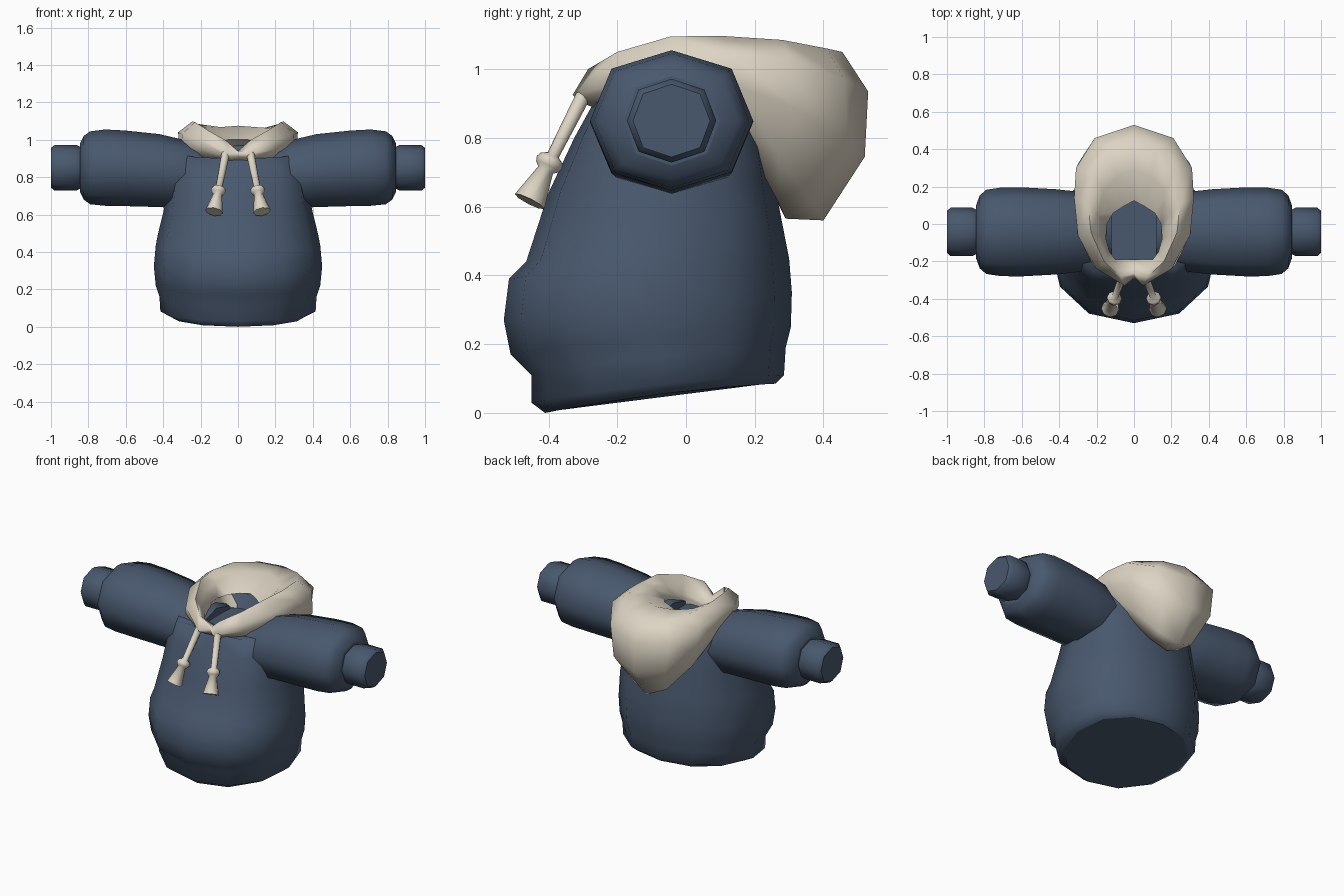
import bpy, bmesh, math
from mathutils import Vector


def material(name, rgb):
    m = bpy.data.materials.new(name)
    m.diffuse_color = (*rgb, 1)
    return m


NAVY = material("navy fabric", (0.066, 0.098, 0.155))
CREAM = material("cream fabric", (0.72, 0.66, 0.55))


def loft(name, rings, mat, angle=60, loop=False):
    """Skin closed rings of points; cap the ends sharply, or join last to first."""
    bm = bmesh.new()
    vr = [[bm.verts.new(p) for p in r] for r in rings]
    n = len(vr[0])
    pairs = list(zip(vr, vr[1:])) + ([(vr[-1], vr[0])] if loop else [])
    for a, b in pairs:
        for i in range(n):
            j = (i + 1) % n
            bm.faces.new((a[i], a[j], b[j], b[i]))
    if not loop:
        bm.faces.new(vr[0])
        bm.faces.new(vr[-1])
    bmesh.ops.recalc_face_normals(bm, faces=bm.faces)
    limit = math.radians(angle)
    for f in bm.faces:
        f.smooth = True
    for e in bm.edges:
        capped = any(len(f.verts) > 4 for f in e.link_faces)
        e.smooth = not capped and e.calc_face_angle(0) < limit
    me = bpy.data.meshes.new(name)
    bm.to_mesh(me)
    bm.free()
    me.materials.append(mat)
    ob = bpy.data.objects.new(name, me)
    bpy.context.collection.objects.link(ob)
    return ob


def unit(n, power=1.0):
    """Slightly squared unit circle."""
    out = []
    for i in range(n):
        a = 2 * math.pi * i / n
        c, s = math.cos(a), math.sin(a)
        out.append((math.copysign(abs(c) ** power, c), math.copysign(abs(s) ** power, s)))
    return out


# Torso with pouch bulge: half width, front y, front z, back y, back z, squareness
torso = [
    (0.36, -0.41, 0.00, 0.26, 0.085, .92),
    (0.415, -0.45, 0.03, 0.285, 0.11, .92),
    (0.42, -0.45, 0.11, 0.29, 0.19, .92),
    (0.44, -0.51, 0.17, 0.305, 0.25, .90),
    (0.45, -0.53, 0.27, 0.308, 0.35, .90),
    (0.44, -0.515, 0.39, 0.30, 0.45, .88),
    (0.43, -0.465, 0.44, 0.288, 0.51, .85),
    (0.385, -0.40, 0.64, 0.255, 0.68, .78),
    (0.365, -0.325, 0.80, 0.225, 0.84, .68),
    (0.335, -0.27, 0.90, 0.187, 0.97, .65),
    (0.19, -0.22, 0.88, 0.15, 0.88, .92),
]
rings = []
for w, yf, zf, yb, zb, power in torso:
    ring = []
    for c, s in unit(12, power):
        t = (1 - c) / 2
        sag = 0.05 * t * (1 - t)
        ring.append((w * s, yb + (yf - yb) * t, zb + (zf - zb) * t + sag))
    rings.append(ring)
loft("torso", rings, NAVY, 80)

# Sleeves and cuffs: x, y radius, z radius, centre z
sleeve = [(0.12, 0.17, 0.13, 0.81), (0.28, 0.213, 0.182, 0.815), (0.42, 0.228, 0.195, 0.835),
          (0.60, 0.238, 0.202, 0.847), (0.71, 0.237, 0.204, 0.851), (0.79, 0.225, 0.195, 0.85),
          (0.825, 0.195, 0.17, 0.85), (0.845, 0.14, 0.13, 0.85)]
cuff = [(0.82, 0.11, 0.105, 0.85), (0.845, 0.12, 0.113, 0.85), (0.865, 0.13, 0.122, 0.85),
        (0.98, 0.13, 0.122, 0.85), (1.0, 0.112, 0.106, 0.85)]
for side, sx in (("right", 1), ("left", -1)):
    for part, prof in (("sleeve", sleeve), ("cuff", cuff)):
        loft(f"{side}_{part}",
             [[(sx * x, -0.042 + ry * c, z + rz * s) for c, s in unit(8, 0.88)]
              for x, ry, rz, z in prof], NAVY)

# Hood: half paths running from front centre to back centre
hole = [(0, -0.19, .91), (.10, -.19, .93), (.13, -.15, .95), (.15, -.08, .97),
        (.145, 0, .98), (.11, .06, .99), (.055, .095, 1.0), (0, .125, 1.0)]
crest = [(0, -.26, .94), (.07, -.285, 1.0), (.16, -.20, 1.05), (.23, -.045, 1.095),
         (.245, .10, 1.097), (.22, .28, 1.085), (.13, .41, 1.06), (0, .455, 1.05)]
outer = [(0, -.285, .93), (.05, -.33, .925), (.20, -.24, 1.0), (.30, -.06, 1.03),
         (.32, .14, 1.04), (.31, .30, 1.03), (.21, .46, .97), (0, .53, .935)]
lower = [(0, -.29, .91), (.055, -.31, .908), (.22, -.22, .95), (.295, -.07, .97),
         (.315, .15, .95), (.295, .33, .88), (.18, .47, .78), (0, .52, .745)]
hem = [(0, -.28, .895), (.06, -.29, .897), (.20, -.20, .92), (.27, -.05, .93),
       (.28, .14, .88), (.23, .27, .75), (.12, .37, .61), (0, .40, .56)]
base = [(0, -.25, .88), (.06, -.25, .88), (.18, -.17, .89), (.24, -.04, .89),
        (.25, .10, .85), (.20, .20, .74), (.10, .27, .61), (0, .29, .565)]
# Rounded lid at the back, hollow under it, and neck edge, derived from the paths
rim, pocket, neck = [], [], []
for i, (h, c, o) in enumerate(zip(hole, crest, outer)):
    h, c, o = Vector(h), Vector(c), Vector(o)
    back = max(0, i - 3) / 4
    rim.append(h.lerp(c, .5) + Vector((0, 0, .05 * back)))
    pocket.append(h.lerp(o, .6 * back) - Vector((0, 0, .02 + .06 * back)))
    neck.append(Vector((h.x * 1.05, h.y + .06 * back, .86)))
loft("hood", [[tuple(q) for q in p] + [(-x, y, z) for x, y, z in reversed(p[1:-1])]
              for p in (neck, pocket, hole, rim, crest, outer, lower, hem, base)],
     CREAM, 80, loop=True)

# Drawstrings: cord, knot and flared tassel along one line
cord = [(0, .022), (.57, .018), (.60, .036), (.64, .041), (.68, .036), (.71, .024), (1, .048)]
for side, sx in (("right", 1), ("left", -1)):
    a, b = Vector((sx * .065, -.295, .93)), Vector((sx * .128, -.455, .615))
    d = (b - a).normalized()
    u = d.cross(Vector((1, 0, 0))).normalized()
    v = d.cross(u)
    loft(f"{side}_drawstring",
         [[a.lerp(b, t) + (u * c + v * s) * r for c, s in unit(8)] for t, r in cord], CREAM)
